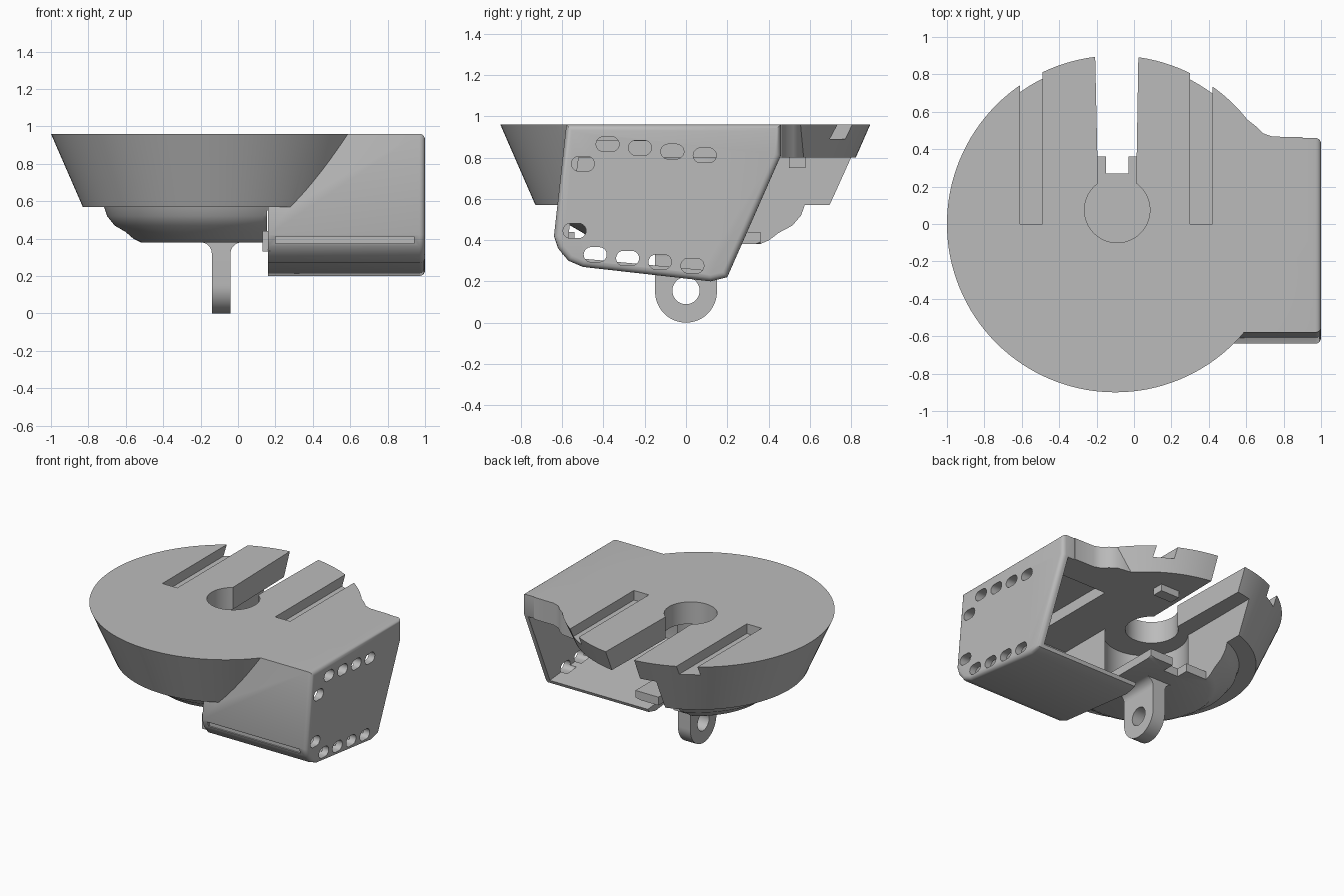
import bpy, bmesh, math
from mathutils import Matrix

if "Cube" in bpy.data.objects:
    bpy.data.objects.remove(bpy.data.objects["Cube"])

grey = bpy.data.materials.new("light grey plastic")
grey.use_nodes = True
colour = (0.5, 0.5, 0.5, 1)
grey.diffuse_color = colour
grey.node_tree.nodes["Principled BSDF"].inputs["Base Color"].default_value = colour


def finish(name, bm):
    bmesh.ops.recalc_face_normals(bm, faces=bm.faces)
    mesh = bpy.data.meshes.new(name)
    bm.to_mesh(mesh)
    bm.free()
    mesh.materials.append(grey)
    obj = bpy.data.objects.new(name, mesh)
    bpy.context.collection.objects.link(obj)
    return obj


def prism(name, points, low, high, axis="z", round_end=0):
    """Extrude a 2D outline along an axis: (x, y), (y, z) or (x, z) points."""
    place = {"z": lambda a, b, t: (a, b, t),
             "x": lambda a, b, t: (t, a, b),
             "y": lambda a, b, t: (a, t, b)}[axis]
    bm = bmesh.new()
    ends = [[bm.verts.new(place(a, b, t)) for a, b in points] for t in (low, high)]
    for ring in ends:
        bm.faces.new(ring)
    n = len(points)
    for i in range(n):
        j = (i + 1) % n
        bm.faces.new((ends[0][i], ends[0][j], ends[1][j], ends[1][i]))
    if round_end:
        rim = [e for e in bm.edges if all(v in ends[1] for v in e.verts)]
        bmesh.ops.bevel(bm, geom=rim, offset=round_end, segments=4, profile=0.5, affect="EDGES")
    return finish(name, bm)


def box(name, x, y, z):
    return prism(name, [(x[0], y[0]), (x[1], y[0]), (x[1], y[1]), (x[0], y[1])], *z)


def turned(name, profile, centre, segments=128):
    """Stack of rings given as (radius, height), closed at both ends."""
    bm = bmesh.new()
    rings = []
    for r, z in profile:
        circle = bmesh.ops.create_circle(bm, segments=segments, radius=r,
                                         matrix=Matrix.Translation((*centre, z)))
        rings.append(circle["verts"])
    for a, b in zip(rings, rings[1:]):
        for i in range(segments):
            j = (i + 1) % segments
            bm.faces.new((a[i], a[j], b[j], b[i]))
    bm.faces.new(rings[0])
    bm.faces.new(rings[-1])
    return finish(name, bm)


def combine(target, tools, operation="DIFFERENCE", keep=False):
    bpy.context.view_layer.objects.active = target
    for tool in tools:
        mod = target.modifiers.new("cut", "BOOLEAN")
        mod.operation, mod.solver, mod.object = operation, "EXACT", tool
        bpy.ops.object.modifier_apply(modifier=mod.name)
        if not keep:
            bpy.data.objects.remove(tool)


def arc(cx, cy, r, start, end, steps=24):
    return [(cx + r * math.cos(math.radians(start + (end - start) * i / steps)),
             cy + r * math.sin(math.radians(start + (end - start) * i / steps)))
            for i in range(steps + 1)]


CENTRE = (-0.1, 0)

# Tapered disc joined to the side housing
body = turned("disc_and_housing", [(0.73, 0.57), (0.9, 0.96)], CENTRE)
housing = prism("housing", [(-0.58, 0.96), (0.46, 0.96), (0.46, 0.81), (0.2, 0.22), (0.12, 0.2),
                            (-0.5, 0.27), (-0.57, 0.3), (-0.62, 0.36), (-0.64, 0.42)],
                0.16, 1.0, "x", round_end=0.03)
wing = prism("wing", [(0.3, 0.3), (0.9, 0.3), (0.9, 0.465), (0.74, 0.467), (0.69, 0.485),
                      (0.655, 0.52), (0.61, 0.555), (0.3, 0.6)], 0.75, 0.96)
combine(body, [housing, wing], "UNION")

# Round bowl below the disc
bowl = turned("bowl", [(0.42, 0.38), (0.46, 0.4), (0.5, 0.435), (0.56, 0.47),
                       (0.6, 0.52), (0.62, 0.58)], CENTRE)

# Hollows shared by the body and the bowl
hollows = [
    prism("housing_hollow", [(-0.52, 0.8), (1, 0.8), (1, 0.16), (0.3, 0.235), (-0.5, 0.31),
                             (-0.57, 0.36), (-0.57, 0.42)], 0.155, 0.95, "x"),
    turned("centre_hollow", [(0.28, 0.44), (0.28, 0.8)], CENTRE, 64),
    box("back_hollow", (-0.32, 0.2), (0, 1), (0.44, 0.8)),
    box("back_opening", (-0.32, 0.2), (0.36, 1), (0.3, 0.79)),
    box("floor_notch", (-0.15, -0.03), (0.27, 0.5), (0.3, 0.5)),
]
for part in (body, bowl):
    combine(part, hollows, keep=True)
for h in hollows:
    bpy.data.objects.remove(h)

# Centre hole, tapering slot, two grooves, ceiling recess and front slit
combine(body, [
    turned("centre_hole", [(0.175, 0.7), (0.175, 1.1)], (-0.09, 0.075), 64),
    prism("centre_slot", [(-0.19, 0.1), (0.01, 0.1), (0.025, 1), (-0.21, 1)], 0.5, 1.1),
    box("left_groove", (-0.61, -0.49), (0, 1), (0.89, 1.1)),
    box("right_groove", (0.3, 0.42), (0, 1), (0.89, 1.1)),
    box("ceiling_recess", (0.46, 0.9), (-0.45, 0.25), (0.7, 0.88)),
    box("front_slit", (0.2, 0.94), (-0.8, -0.615), (0.375, 0.41)),
])

# Rounded slots through the side plate
slots = [(-0.38 + 0.157 * i, 0.865 - 0.018 * i) for i in range(4)]
slots += [(-0.44 + 0.157 * i, 0.33 - 0.018 * i) for i in range(4)]
slots += [(-0.5, 0.77), (-0.54, 0.445)]
for y, z in slots:
    outline = arc(y + 0.02, z, 0.036, -90, 90, 10) + arc(y - 0.02, z, 0.036, 90, 270, 10)
    combine(body, [prism("side_slot", outline, 0.9, 1.1, "x")])

# Hanging lug with an eye, flared where it meets the bowl
lug = prism("lug", [(0.15, 0.4)] + arc(0, 0.15, 0.15, 0, -180) + [(-0.15, 0.4)],
            -0.14, -0.04, "x")
combine(lug, [prism("eye", arc(0, 0.155, 0.066, 0, 350, 35), -0.5, 0.5, "x")])
flare = prism("lug_flare", arc(-0.2, 0.32, 0.06, 90, 0, 8) + arc(0.02, 0.32, 0.06, 180, 90, 8),
              -0.15, 0.15, "y")

# Small catches by the housing
latch = box("latch", (0.1, 0.25), (0.5, 0.58), (0.75, 0.81))
pin = box("hinge_pin", (0.13, 0.17), (-0.6, -0.54), (0.33, 0.44))

for part in (body, bowl, lug, flare, latch, pin):
    bpy.ops.object.select_all(action="DESELECT")
    part.select_set(True)
    bpy.context.view_layer.objects.active = part
    bpy.ops.object.shade_smooth_by_angle(angle=math.radians(30))
